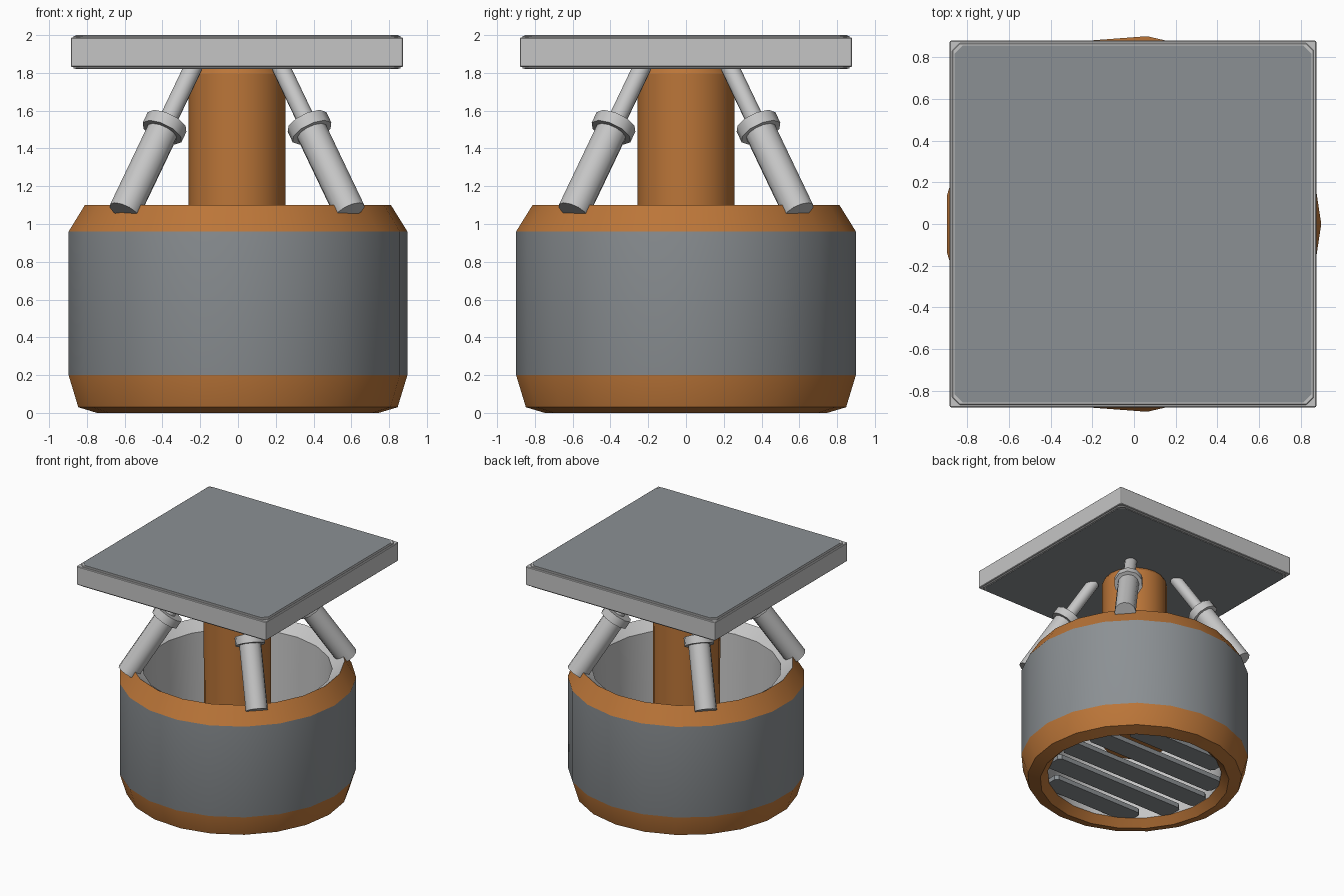
import bpy, bmesh, math
from mathutils import Vector

if "Cube" in bpy.data.objects:
    bpy.data.objects.remove(bpy.data.objects["Cube"])


def material(name, rgb):
    m = bpy.data.materials.new(name)
    m.diffuse_color = (*rgb, 1)
    m.use_nodes = True
    m.node_tree.nodes["Principled BSDF"].inputs["Base Color"].default_value = m.diffuse_color
    return m


ORANGE = material("orange paint", (0.50, 0.18, 0.04))
GREY = material("mid grey", (0.26, 0.28, 0.295))
LIGHT = material("light grey", (0.56, 0.56, 0.56))
CX = -0.005  # axis of the round body


def finish(bm, name, mats, smooth=30):
    bmesh.ops.recalc_face_normals(bm, faces=bm.faces)
    me = bpy.data.meshes.new(name)
    bm.to_mesh(me)
    bm.free()
    ob = bpy.data.objects.new(name, me)
    bpy.context.collection.objects.link(ob)
    for m in mats:
        me.materials.append(m)
    if smooth:
        bpy.ops.object.select_all(action='DESELECT')
        ob.select_set(True)
        bpy.context.view_layer.objects.active = ob
        bpy.ops.object.shade_smooth_by_angle(angle=math.radians(smooth))
    return ob


def lathe(name, profile, sides, mats, closed=False, bands=None):
    """Revolve (radius, z) points; bands gives a material per profile segment."""
    bm = bmesh.new()
    rings = [[bm.verts.new((CX + r * math.cos(2 * math.pi * i / sides),
                            r * math.sin(2 * math.pi * i / sides), z))
              for i in range(sides)] for r, z in profile]
    n = len(rings)
    for k in range(n if closed else n - 1):
        a, b = rings[k], rings[(k + 1) % n]
        for i in range(sides):
            j = (i + 1) % sides
            f = bm.faces.new((a[i], a[j], b[j], b[i]))
            f.material_index = bands[k] if bands else 0
    if not closed:
        bm.faces.new(rings[0])
        bm.faces.new(rings[-1])
    return finish(bm, name, mats)


def rod(name, p, q, radius, sides, mat):
    """Cylinder between two points."""
    p, q = Vector(p), Vector(q)
    bm = bmesh.new()
    bmesh.ops.create_cone(bm, cap_ends=True, segments=sides, radius1=radius,
                          radius2=radius, depth=(q - p).length)
    rot = (q - p).to_track_quat('Z', 'Y').to_matrix().to_4x4()
    bm.transform(rot)
    bmesh.ops.translate(bm, verts=bm.verts, vec=(p + q) / 2)
    return finish(bm, name, [mat], 50)


def prism(name, outline, z0, z1, mats, cap_index=0, bevel=0):
    """Extruded flat outline with its own material on top and bottom."""
    bm = bmesh.new()
    lo = [bm.verts.new((x, y, z0)) for x, y in outline]
    hi = [bm.verts.new((x, y, z1)) for x, y in outline]
    bm.faces.new(lo).material_index = cap_index
    bm.faces.new(hi).material_index = cap_index
    n = len(outline)
    for i in range(n):
        j = (i + 1) % n
        bm.faces.new((lo[i], lo[j], hi[j], hi[i]))
    ob = finish(bm, name, mats, 0)
    if bevel:
        b = ob.modifiers.new("edge bevel", 'BEVEL')
        b.width, b.segments = bevel, 1
    return ob


def cut_rect(hx, hy, c, cx=CX, cy=0):
    """Rectangle with chamfered corners."""
    return [(cx + x, cy + y) for x, y in (
        (hx, -hy + c), (hx, hy - c), (hx - c, hy), (-hx + c, hy),
        (-hx, hy - c), (-hx, -hy + c), (-hx + c, -hy), (hx - c, -hy))]


# hollow drum: orange rims, grey band, light lining
lathe("drum", [(0.75, 0.0), (0.85, 0.03), (0.902, 0.20), (0.902, 0.96),
               (0.815, 1.10), (0.72, 1.03), (0.69, 0.06)],
      21, [ORANGE, GREY, LIGHT], closed=True, bands=[0, 0, 1, 0, 2, 2, 0])

# grille slats across the open underside
for k in range(-2, 3):
    y = 0.265 * k
    half = math.sqrt(0.70 ** 2 - y ** 2) - 0.02
    prism("grille_slat", cut_rect(half, 0.09, 0.025, CX, y), 0.06, 0.10, [GREY])

# central column
lathe("column", [(0.255, 0.35), (0.257, 1.795), (0.235, 1.83)], 20, [ORANGE])

# telescopic struts on the four diagonals
for sx in (-1, 1):
    for sy in (-1, 1):
        def at(t):
            h = 0.60 - 0.478 * (t - 1.06)
            return (CX + sx * h, sy * h, t)
        rod("strut_sleeve", at(1.065), at(1.52), 0.085, 12, LIGHT)
        rod("strut_collar", at(1.485), at(1.54), 0.115, 10, LIGHT)
        rod("strut_rod", at(1.50), at(1.835), 0.049, 12, LIGHT)

# square platform: framed slab with panels proud of it above and below
prism("platform_frame", cut_rect(0.879, 0.879, 0.006), 1.832, 1.987, [LIGHT], 0, 0.008)
prism("platform_lip", cut_rect(0.866, 0.866, 0.035), 1.823, 1.996, [LIGHT], 0, 0.003)
prism("platform_panel", cut_rect(0.855, 0.855, 0.04), 1.82, 2.0, [LIGHT, GREY], 1)
